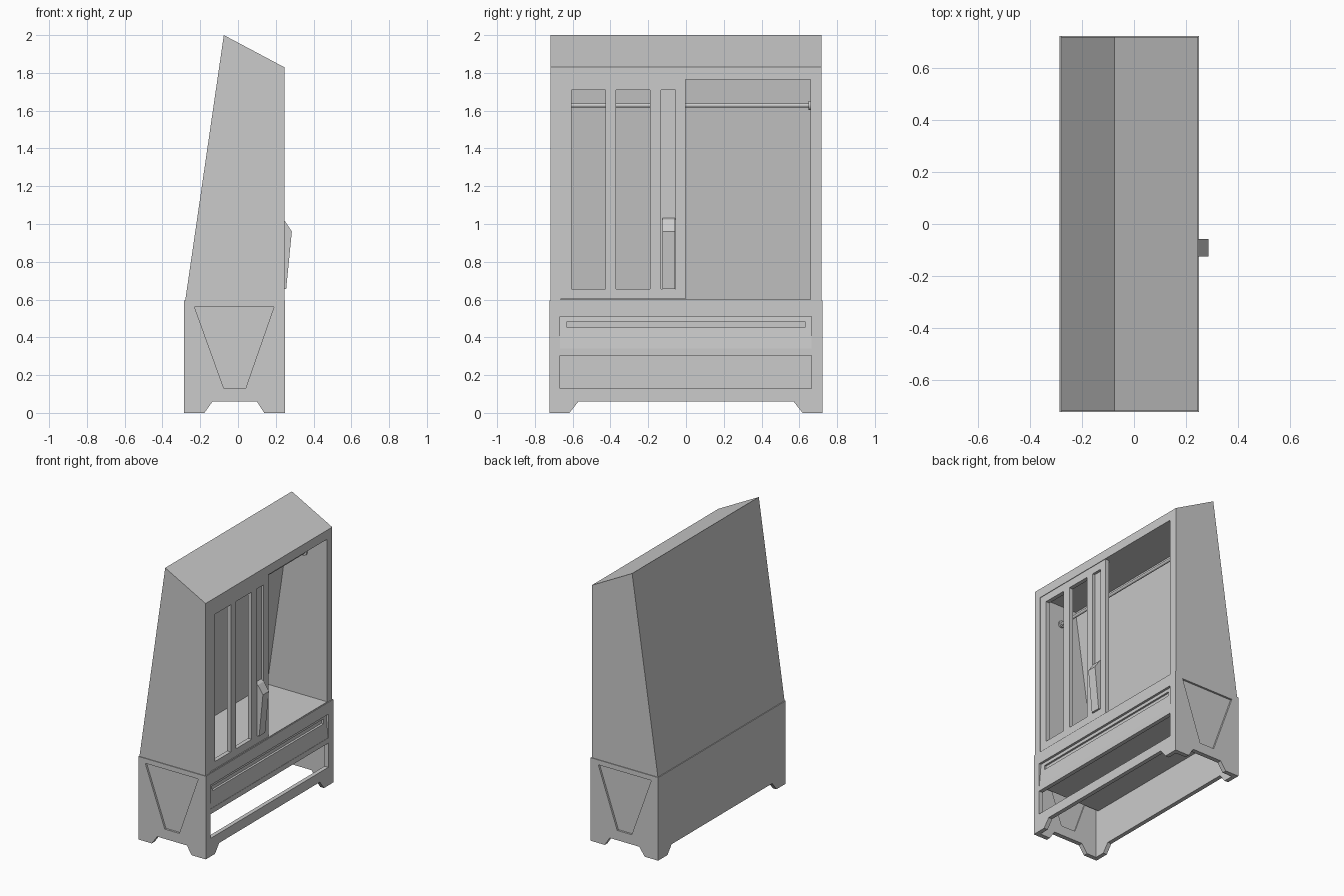
import bpy, bmesh, math

if "Cube" in bpy.data.objects:
    bpy.data.objects.remove(bpy.data.objects["Cube"])

grey = bpy.data.materials.new("light_grey")
grey.use_nodes = True
COLOUR = (0.6, 0.6, 0.6, 1)
grey.diffuse_color = COLOUR
grey.node_tree.nodes["Principled BSDF"].inputs["Base Color"].default_value = COLOUR


def prism(name, profile, low, high, axis="y"):
    """Extrude a profile: (x, z) points along y, or (y, z) points along x."""
    bm = bmesh.new()
    place = (lambda a, b, d: (a, d, b)) if axis == "y" else (lambda a, b, d: (d, a, b))
    rings = [[bm.verts.new(place(a, b, d)) for a, b in profile] for d in (low, high)]
    n = len(profile)
    for ring in rings:
        bm.faces.new(ring)
    for i in range(n):
        j = (i + 1) % n
        bm.faces.new((rings[0][i], rings[0][j], rings[1][j], rings[1][i]))
    bmesh.ops.recalc_face_normals(bm, faces=bm.faces)
    mesh = bpy.data.meshes.new(name)
    bm.to_mesh(mesh)
    bm.free()
    mesh.materials.append(grey)
    obj = bpy.data.objects.new(name, mesh)
    bpy.context.collection.objects.link(obj)
    return obj


def box(name, x, y, z):
    return prism(name, [(x[0], z[0]), (x[1], z[0]), (x[1], z[1]), (x[0], z[1])], *y)


def cut(obj, *cutters):
    """Subtract the cutters, then remove them."""
    for cutter in cutters:
        mod = obj.modifiers.new("cut", "BOOLEAN")
        mod.operation = "DIFFERENCE"
        mod.solver = "EXACT"
        mod.object = cutter
        bpy.context.view_layer.objects.active = obj
        bpy.ops.object.modifier_apply(modifier=mod.name)
        bpy.data.objects.remove(cutter)
    return obj


def rod(name, radius, y0, y1, x, z, sides=24):
    ring = [(x + radius * math.cos(2 * math.pi * i / sides),
             z + radius * math.sin(2 * math.pi * i / sides)) for i in range(sides)]
    obj = prism(name, ring, y0, y1)
    bpy.ops.object.select_all(action="DESELECT")
    obj.select_set(True)
    bpy.context.view_layer.objects.active = obj
    bpy.ops.object.shade_smooth_by_angle(angle=math.radians(40))
    return obj


# Base: hollow box, open below, with feet, drawer openings and end recesses
trapezoid = [(-0.23, 0.56), (0.19, 0.56), (0.04, 0.13), (-0.075, 0.13)]
cut(box("base", (-0.285, 0.25), (-0.722, 0.722), (0, 0.595)),
    box("cavity", (-0.255, 0.22), (-0.69, 0.69), (-0.1, 0.568)),
    prism("end_feet", [(-0.185, -0.01), (-0.135, 0.06), (0.1, 0.06), (0.145, -0.01)], -1, 1),
    prism("front_feet", [(-0.625, -0.01), (-0.57, 0.06), (0.57, 0.06), (0.625, -0.01)], -1, 1, "x"),
    box("upper_gap", (0.1, 0.4), (-0.668, 0.665), (0.34, 0.51)),
    box("lower_gap", (0.1, 0.4), (-0.668, 0.665), (0.13, 0.303)),
    prism("end_gap", trapezoid, -1, 1))
for side, y in (("right", -0.703), ("left", 0.703)):
    prism(side + "_end_panel", trapezoid, y - 0.005, y + 0.005)

# Upper drawer with a leaning front and a long finger groove
drawer = prism("upper_drawer", [(-0.255, 0.34), (0.248, 0.34), (0.233, 0.51), (-0.255, 0.51)],
               -0.668, 0.665)
cut(drawer, box("groove", (0.222, 0.4), (-0.63, 0.63), (0.452, 0.485)))

# Upper cabinet with a leaning back and a sloping roof
cut(prism("cabinet", [(-0.28, 0.59), (-0.075, 2.0), (0.245, 1.83), (0.245, 0.59)], -0.717, 0.717),
    prism("interior", [(-0.23, 0.6), (-0.06, 1.765), (0.4, 1.765), (0.4, 0.6)], -0.665, 0.66))

# Door with two tall openings and a narrow handle slot
door = box("door", (0.212, 0.242), (-0.664, -0.003), (0.602, 1.764))
for y in ((-0.607, -0.427), (-0.37, -0.19), (-0.132, -0.055)):
    cut(door, box("slot", (0.1, 0.4), y, (0.655, 1.71)))
box("handle_slot_back", (0.214, 0.224), (-0.132, -0.055), (0.655, 1.71))
prism("door_handle", [(0.22, 0.657), (0.255, 0.655), (0.285, 0.96), (0.245, 1.02), (0.22, 1.035)],
      -0.125, -0.057)

# Clothes rail and its end sockets
rod("clothes_rail", 0.011, -0.665, 0.66, 0.065, 1.628)
rod("right_rail_socket", 0.024, -0.666, -0.652, 0.065, 1.628)
rod("left_rail_socket", 0.024, 0.648, 0.661, 0.065, 1.628)
